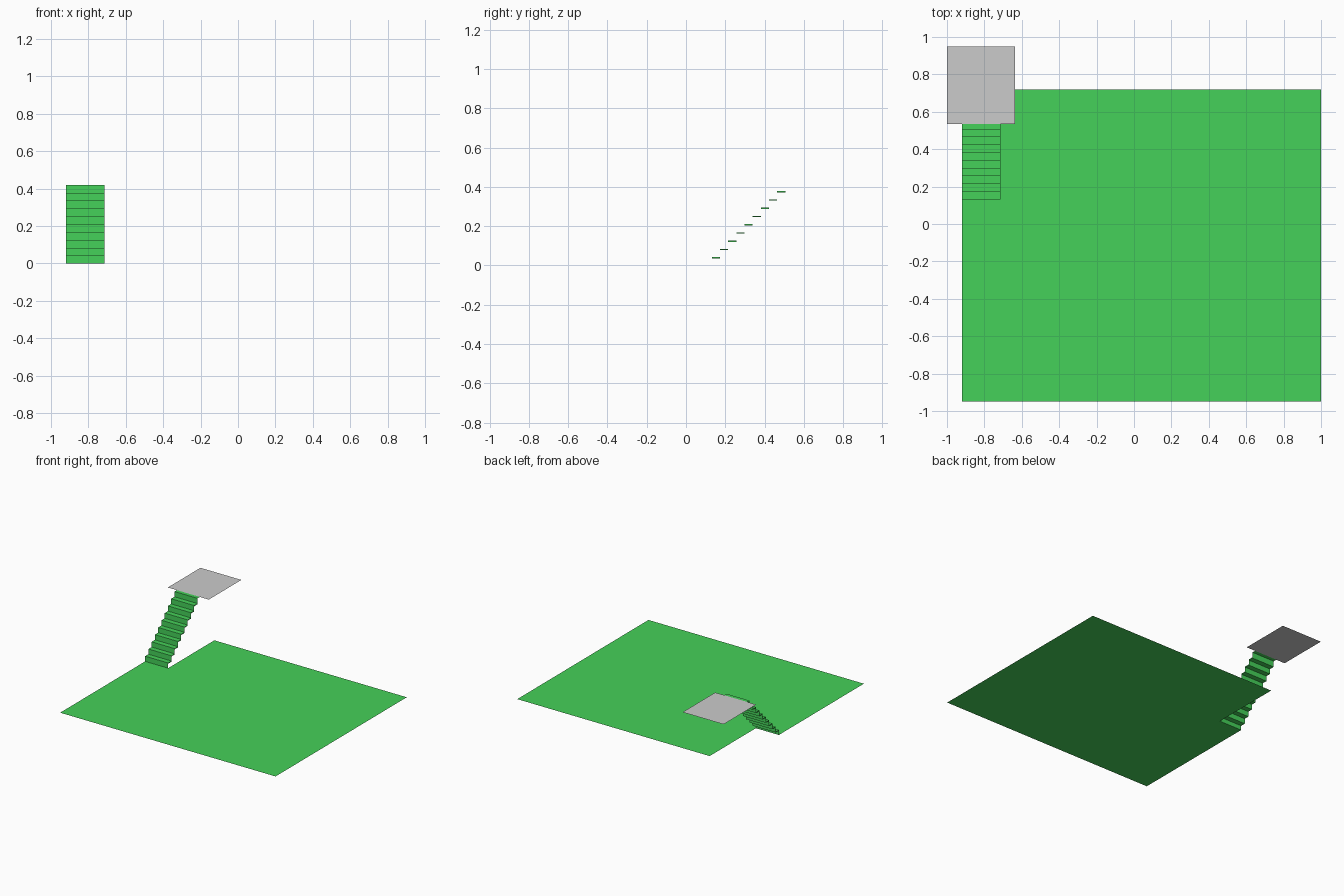
import bpy, bmesh

if "Cube" in bpy.data.objects:
    bpy.data.objects.remove(bpy.data.objects["Cube"])

def material(name, rgb):
    m = bpy.data.materials.new(name)
    m.diffuse_color = (*rgb, 1)
    m.use_nodes = True
    m.node_tree.nodes["Principled BSDF"].inputs["Base Color"].default_value = m.diffuse_color
    return m

green = material("green", (0.06, 0.64, 0.10))

def make(name, verts, faces, mat=None):
    me = bpy.data.meshes.new(name)
    me.from_pydata(verts, [], faces)
    ob = bpy.data.objects.new(name, me)
    bpy.context.collection.objects.link(ob)
    if mat:
        me.materials.append(mat)
    return ob

X0, X1 = -0.92, -0.715      # stair width
Y0, STEP, COUNT = 0.132, 0.0415, 10
RISE = 0.042
TOP = RISE * COUNT

# Lawn sheet with a notch for the stair
make("lawn", [(x, y, 0) for x, y in
     [(X0, -0.95), (1, -0.95), (1, 0.72), (X1, 0.72), (X1, Y0), (X0, Y0)]],
     [(0, 1, 4, 5), (1, 2, 3, 4)], green)

# Raised landing sheet
make("landing", [(-1, 0.535, TOP), (-0.635, 0.535, TOP),
                 (-0.635, 0.95, TOP), (-1, 0.95, TOP)], [(0, 1, 2, 3)])

# Open stair: risers and thin treads, the last tread being the landing edge
for i in range(COUNT):
    y, z = Y0 + STEP * i, RISE * i
    make(f"riser_{i + 1}", [(X0, y, z), (X1, y, z), (X1, y, z + RISE), (X0, y, z + RISE)],
         [(0, 1, 2, 3)], green)
    last = i == COUNT - 1
    y2 = 0.535 if last else y + STEP
    z += RISE
    quad = [(X0, y, z), (X1, y, z), (X1, y2, z), (X0, y2, z)]
    tread = make(f"tread_{i + 1}", quad, [(3, 2, 1, 0)] if last else [(0, 1, 2, 3)], green)
    if not last:
        solid = tread.modifiers.new("thickness", 'SOLIDIFY')
        solid.thickness = 0.006
        solid.offset = -1
